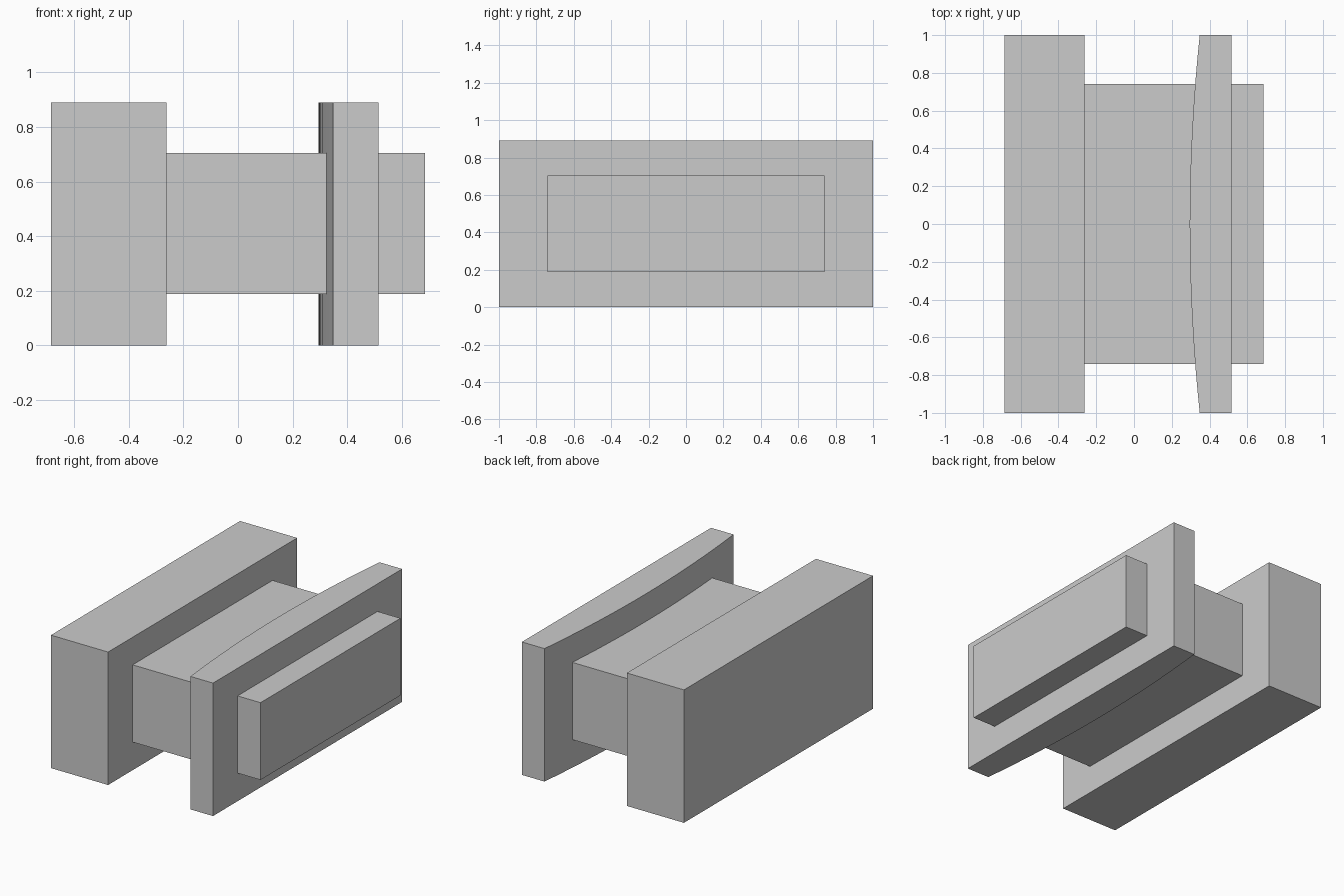
import bpy
import bmesh

cube = bpy.data.objects.get("Cube")
if cube:
    bpy.data.objects.remove(cube, do_unlink=True)

grey = bpy.data.materials.new("plain grey")
grey.use_nodes = True
colour = (0.6, 0.6, 0.6, 1.0)
grey.diffuse_color = colour
grey.node_tree.nodes["Principled BSDF"].inputs["Base Color"].default_value = colour


def prism(name, outline, z0, z1):
    """Extrude a counter-clockwise plan outline from z0 up to z1."""
    bm = bmesh.new()
    base = bm.faces.new([bm.verts.new((x, y, z0)) for x, y in outline])
    top = bmesh.ops.extrude_face_region(bm, geom=[base], use_keep_orig=True)["geom"]
    for v in top:
        if isinstance(v, bmesh.types.BMVert):
            v.co.z = z1
    bmesh.ops.recalc_face_normals(bm, faces=bm.faces)
    mesh = bpy.data.meshes.new(name)
    bm.to_mesh(mesh)
    bm.free()
    mesh.materials.append(grey)
    obj = bpy.data.objects.new(name, mesh)
    bpy.context.collection.objects.link(obj)
    return obj


def box(name, x0, x1, half_y, z0, z1):
    return prism(name, [(x0, -half_y), (x1, -half_y), (x1, half_y), (x0, half_y)], z0, z1)


HEIGHT = 0.89

# Thick slab, narrow core and end block
box("thick_slab", -0.685, -0.262, 1.0, 0, HEIGHT)
box("core", -0.262, 0.33, 0.74, 0.188, 0.705)
box("end_block", 0.515, 0.685, 0.74, 0.188, 0.705)

# Thin slab with a gently bowed inner face
STEPS = 16
ys = [1 - 2 * i / STEPS for i in range(STEPS + 1)]
bow = [(0.295 + 0.053 * y * y, y) for y in ys]
slab = prism("bowed_slab", [(0.515, -1), (0.515, 1)] + bow, 0, HEIGHT)

# Smooth the bow while keeping the corners sharp
bpy.ops.object.select_all(action="DESELECT")
slab.select_set(True)
bpy.context.view_layer.objects.active = slab
bpy.ops.object.shade_smooth_by_angle()
